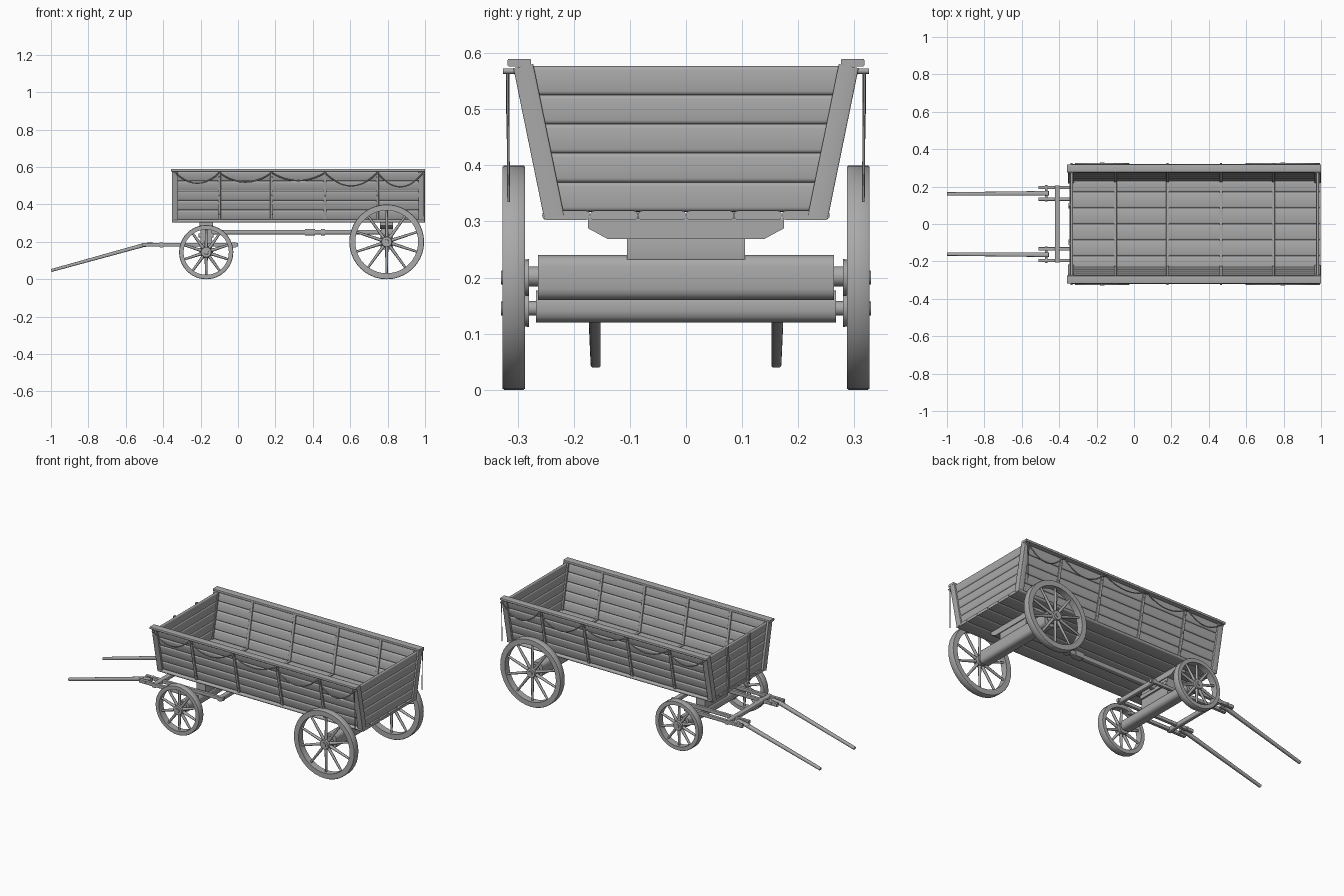
import bpy, bmesh, math
from mathutils import Vector

if "Cube" in bpy.data.objects:
    bpy.data.objects.remove(bpy.data.objects["Cube"])

wood = bpy.data.materials.new("grey_wood")
wood.diffuse_color = (0.4, 0.4, 0.4, 1)
wood.use_nodes = True
wood.node_tree.nodes["Principled BSDF"].inputs["Base Color"].default_value = wood.diffuse_color


def finish(name, bm):
    bmesh.ops.recalc_face_normals(bm, faces=bm.faces)
    me = bpy.data.meshes.new(name)
    bm.to_mesh(me)
    bm.free()
    me.materials.append(wood)
    ob = bpy.data.objects.new(name, me)
    bpy.context.collection.objects.link(ob)
    bpy.ops.object.select_all(action='DESELECT')
    ob.select_set(True)
    bpy.context.view_layer.objects.active = ob
    bpy.ops.object.shade_smooth_by_angle(angle=math.radians(46))
    return ob


def bar(bm, p0, p1, w, h, side, r=0.0, taper=1.0):
    """Rounded rectangular bar; w is measured along side, h across it."""
    p0, p1 = Vector(p0), Vector(p1)
    d = (p1 - p0).normalized()
    u = Vector(side)
    u = (u - d * u.dot(d)).normalized()
    v = d.cross(u)
    pts = []
    for k, (sx, sy) in enumerate(((1, 1), (-1, 1), (-1, -1), (1, -1))):
        cx, cy = sx * (w / 2 - r), sy * (h / 2 - r)
        for a in ((0, 30, 60, 90) if r else (0,)):
            t = math.radians(90 * k + a)
            pts.append((cx + r * math.cos(t), cy + r * math.sin(t)))
    rings = [[bm.verts.new(p + (u * x + v * y) * s) for x, y in pts]
             for p, s in ((p0, 1), (p1, taper))]
    n = len(pts)
    for i in range(n):
        j = (i + 1) % n
        bm.faces.new((rings[0][i], rings[0][j], rings[1][j], rings[1][i]))
    bm.faces.new(rings[0][::-1])
    bm.faces.new(rings[1])


def rod(bm, p0, p1, r0, r1=None, n=12):
    """Round rod or cone between two points."""
    p0, p1 = Vector(p0), Vector(p1)
    d = p1 - p0
    m = d.to_track_quat('Z', 'Y').to_matrix().to_4x4()
    m.translation = (p0 + p1) / 2
    bmesh.ops.create_cone(bm, cap_ends=True, segments=n, radius1=r0,
                          radius2=r0 if r1 is None else r1, depth=d.length, matrix=m)


def lathe(bm, profile, cx, cz, n=40):
    """Closed (radius, y) profile spun round the y direction."""
    rings = []
    for i in range(n):
        a = 2 * math.pi * i / n
        rings.append([bm.verts.new((cx + r * math.cos(a), y, cz + r * math.sin(a)))
                      for r, y in profile])
    m = len(profile)
    for i in range(n):
        for j in range(m):
            A, B = rings[i], rings[(i + 1) % n]
            bm.faces.new((A[j], A[(j + 1) % m], B[(j + 1) % m], B[j]))


X0, X1, Z0, Z1 = -0.345, 0.99, 0.318, 0.577
PLANK = (Z1 - Z0) / 5
RIBS = (-0.10, 0.18, 0.465, 0.745)


def wall_y(z):
    """Half width of the box at height z (leaning walls)."""
    return 0.235 + (z - Z0) / (Z1 - Z0) * 0.055


# Floor planks
bm = bmesh.new()
for i in range(6):
    y = -0.2138 + i * 0.0855
    bar(bm, (X0, y, 0.311), (X1 + 0.008, y, 0.311), 0.085, 0.017, (0, 1, 0), 0.008)
finish("floor_planks", bm)

# Leaning side walls, ribs, corner posts and top rails
slope = Vector((0, 0.055, Z1 - Z0)).normalized()
for s, tag in ((-1, "near"), (1, "far")):
    lean = Vector((0, s * slope.y, slope.z))
    out = Vector((0, s * slope.z, -slope.y))
    bm = bmesh.new()
    for i in range(5):
        z = Z0 + PLANK * (i + 0.5)
        bar(bm, (X0, s * wall_y(z), z), (X1, s * wall_y(z), z), PLANK * 1.01, 0.016, lean, 0.0075)
    finish("side_planks_" + tag, bm)

    bm = bmesh.new()
    a, b = Vector((0, s * wall_y(Z0), Z0 - 0.01)), Vector((0, s * wall_y(Z1), Z1))
    for x in RIBS:
        for off in (-0.0105, 0.0105):
            o = out * off + Vector((x, 0, 0))
            bar(bm, a + o, b + o, 0.016, 0.008, (1, 0, 0), 0.002)
        # bolt heads
        for z in (0.35, 0.45, 0.55):
            c = Vector((x, s * wall_y(z), z))
            rod(bm, c + out * 0.012, c + out * 0.018, 0.005, 0.003, 8)
    finish("side_ribs_" + tag, bm)

    bm = bmesh.new()
    for x in (X0 + 0.008, X1 - 0.008):
        bar(bm, a + Vector((x, 0, 0)), b + Vector((x, 0, 0)), 0.034, 0.036, (1, 0, 0), 0.003)
    finish("corner_posts_" + tag, bm)

    bm = bmesh.new()
    bar(bm, (-0.358, s * 0.297, 0.583), (1.0, s * 0.297, 0.583), 0.042, 0.014, (0, 1, 0), 0.003)
    finish("top_rail_" + tag, bm)

    # Draped rope with pegs and a loose hanging end
    bm = bmesh.new()
    ry = s * 0.318
    knots = (-0.335,) + RIBS + (0.99,)
    for k in range(5):
        xa, xb = knots[k], knots[k + 1]
        sag = (0.056, 0.05, 0.042, 0.07, 0.075)[k]
        path = []
        for i in range(11):
            t = i / 10
            path.append((xa + (xb - xa) * t, ry, 0.569 - sag * 4 * t * (1 - t)))
        for p, q in zip(path, path[1:]):
            rod(bm, p, q, 0.0035, n=6)
    rod(bm, (0.99, ry, 0.57), (0.99, ry - s * 0.002, 0.335), 0.0025, n=6)
    finish("rope_" + tag, bm)
    bm = bmesh.new()
    for x in knots:
        rod(bm, (x, s * 0.285, 0.568), (x, s * 0.326, 0.568), 0.005, n=8)
    finish("rope_pegs_" + tag, bm)

# Front and back panels
for name, x in (("front_panel", X0 + 0.012), ("back_panel", X1 - 0.008)):
    bm = bmesh.new()
    for i in range(5):
        z = Z0 + PLANK * (i + 0.5)
        y = wall_y(z) - 0.008
        bar(bm, (x, -y, z), (x, y, z), PLANK * 1.01, 0.016, (0, 0, 1), 0.0075)
    finish(name, bm)
bm = bmesh.new()
for y in (-0.09, 0.09):
    bar(bm, (X0, y, 0.305), (X0, y * 1.15, Z1), 0.016, 0.01, (0, 1, 0), 0.002)
finish("front_panel_battens", bm)

# Floor ribs
bm = bmesh.new()
for x in RIBS:
    bar(bm, (x, -0.23, 0.321), (x, 0.23, 0.321), 0.016, 0.008, (1, 0, 0), 0.002)
finish("floor_ribs", bm)


# Wheels
def wheel(name, cx, r, s, rim, spokes):
    bm = bmesh.new()
    ya, yb = s * 0.287, s * 0.327
    c = s * 0.003
    lathe(bm, [(r - rim, ya), (r - 0.002, ya), (r, ya + c), (r, yb - c),
               (r - 0.002, yb), (r - rim, yb)], cx, r)
    ym = s * 0.307
    for i in range(spokes):
        t = 2 * math.pi * (i + 0.5) / spokes
        dx, dz = math.cos(t), math.sin(t)
        rod(bm, (cx + dx * 0.02, ym, r + dz * 0.02),
            (cx + dx * (r - rim + 0.004), ym, r + dz * (r - rim + 0.004)), 0.009, 0.006, 8)
    rod(bm, (cx, s * 0.28, r), (cx, s * 0.326, r), 0.033, 0.027, 20)
    rod(bm, (cx, s * 0.32, r), (cx, s * 0.33, r), 0.014, 0.012, 12)
    finish(name, bm)


for s, tag in ((-1, "near"), (1, "far")):
    wheel("front_wheel_" + tag, -0.17, 0.145, s, 0.024, 10)
    wheel("rear_wheel_" + tag, 0.795, 0.2, s, 0.032, 10)

# Axles, axle beams and bolsters
for name, x, z, r, y, zc, h in (("front", -0.17, 0.145, 0.013, 0.267, 0.1485, 0.057),
                                ("rear", 0.795, 0.202, 0.018, 0.264, 0.2, 0.08)):
    bm = bmesh.new()
    rod(bm, (x, -0.3, z), (x, 0.3, z), r, n=20)
    bar(bm, (x, -y, zc), (x, y, zc), 0.07, h, (1, 0, 0), 0.02)
    finish(name + "_axle", bm)
    bm = bmesh.new()
    low = zc + h / 2 - 0.01
    bar(bm, (x, -0.105, (low + 0.275) / 2), (x, 0.105, (low + 0.275) / 2),
        0.06, 0.275 - low, (1, 0, 0), 0.004)
    # bolster with cut-back lower ends
    outline = [(-0.175, 0.305), (-0.175, 0.288), (-0.14, 0.269),
               (0.14, 0.269), (0.175, 0.288), (0.175, 0.305)]
    face = bm.faces.new([bm.verts.new((x - 0.035, py, pz)) for py, pz in outline])
    ext = bmesh.ops.extrude_face_region(bm, geom=[face], use_keep_orig=True)
    bmesh.ops.translate(bm, vec=(0.07, 0, 0),
                        verts=[e for e in ext["geom"] if isinstance(e, bmesh.types.BMVert)])
    finish(name + "_bolster", bm)
bm = bmesh.new()
bar(bm, (-0.21, 0, 0.235), (-0.13, 0, 0.235), 0.21, 0.022, (0, 1, 0), 0.004)
finish("turning_plate", bm)

# Centre pole with its clamps
bm = bmesh.new()
bar(bm, (-0.17, 0, 0.252), (0.82, 0, 0.252), 0.03, 0.024, (0, 1, 0), 0.004)
for x, w in ((0.385, 0.055), (0.455, 0.02)):
    bar(bm, (x - w / 2, 0, 0.252), (x + w / 2, 0, 0.252), 0.04, 0.034, (0, 1, 0), 0.003)
finish("centre_pole", bm)

# Draw fork: paired bars, cross pieces and sloping shafts
for s, tag in ((-1, "near"), (1, "far")):
    bm = bmesh.new()
    for y, xb in ((0.133, 0.0), (0.195, -0.13)):
        bar(bm, (-0.51, s * y, 0.185), (xb, s * y, 0.185), 0.018, 0.02, (0, 1, 0), 0.003)
    rod(bm, (-0.47, s * 0.12, 0.187), (-0.47, s * 0.208, 0.187), 0.007, n=10)
    finish("fork_bars_" + tag, bm)
    bm = bmesh.new()
    bar(bm, (-0.455, s * 0.164, 0.19), (-0.53, s * 0.164, 0.178), 0.024, 0.02, (0, 1, 0), 0.006)
    bar(bm, (-0.5, s * 0.164, 0.184), (-0.998, s * 0.161, 0.047), 0.024, 0.021, (0, 1, 0), 0.007, 0.75)
    finish("shaft_" + tag, bm)
bm = bmesh.new()
bar(bm, (-0.41, -0.205, 0.184), (-0.41, 0.205, 0.184), 0.026, 0.026, (1, 0, 0), 0.006)
bar(bm, (-0.02, -0.145, 0.184), (-0.02, 0.145, 0.184), 0.024, 0.026, (1, 0, 0), 0.004)
finish("fork_cross_pieces", bm)
